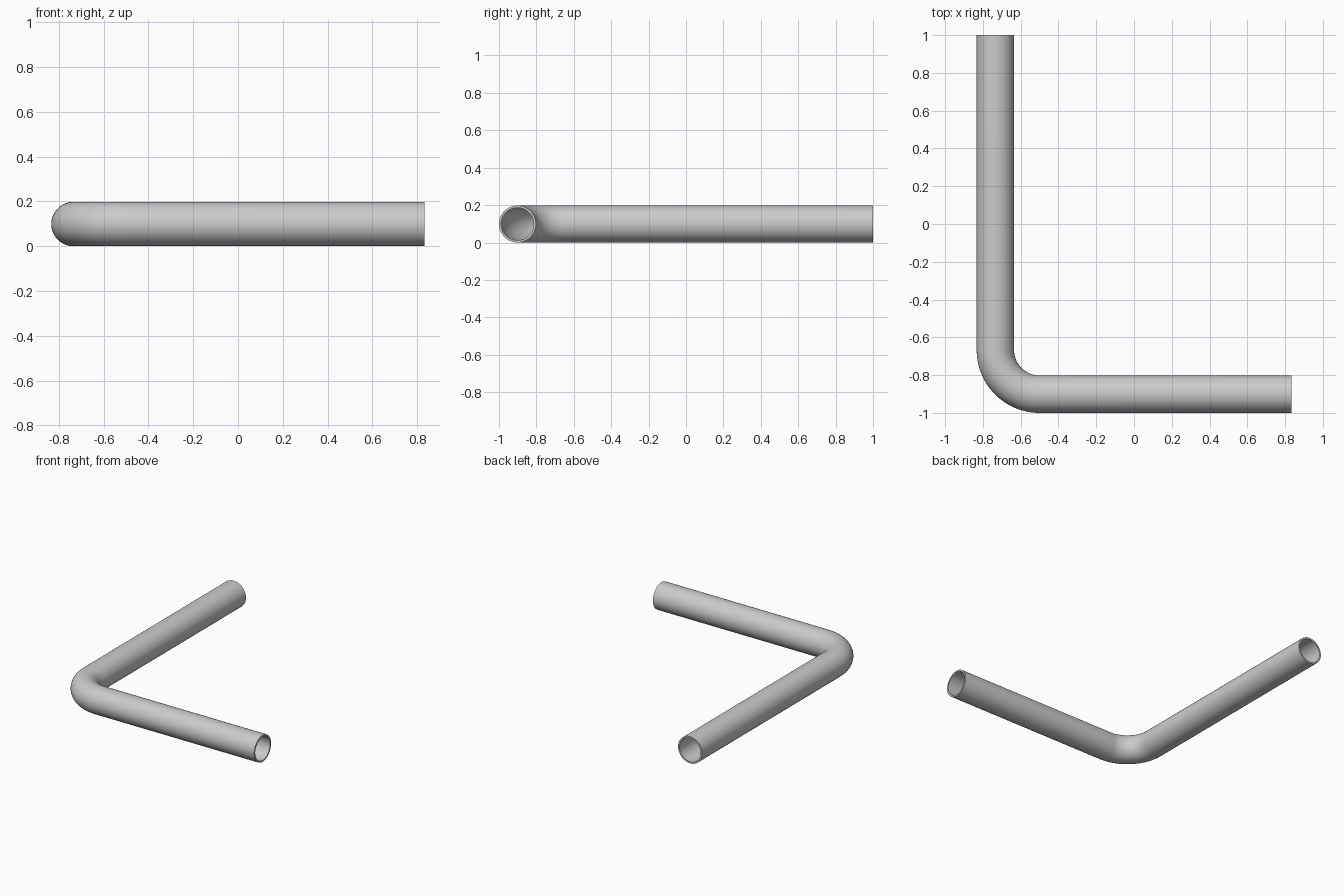
import bpy
import bmesh
from math import sin, cos, pi
from mathutils import Vector

cube = bpy.data.objects.get("Cube")
if cube:
    bpy.data.objects.remove(cube, do_unlink=True)

OUTER, INNER = 0.099, 0.087
END_X, END_Y = 0.833, 1.0
BEND = 0.234
SIDES, BEND_STEPS = 64, 24

# Centre line: straight leg, quarter bend, straight leg
corner = Vector((-END_X + OUTER + BEND, -END_Y + OUTER + BEND, OUTER))
stations = [(Vector((corner.x - BEND, END_Y, OUTER)), pi)]
for i in range(BEND_STEPS + 1):
    a = pi + i / BEND_STEPS * pi / 2
    stations.append((corner + BEND * Vector((cos(a), sin(a), 0)), a))
stations.append((Vector((END_X, corner.y - BEND, OUTER)), 1.5 * pi))

bm = bmesh.new()


def ring(centre, angle, radius):
    """Circle across the centre line, spanned by the bend's radial axis and z."""
    radial = Vector((cos(angle), sin(angle), 0))
    up = Vector((0, 0, 1))
    return [bm.verts.new(centre + radius * (radial * cos(t) + up * sin(t)))
            for t in (2 * pi * k / SIDES for k in range(SIDES))]


def bridge(a, b):
    for k in range(SIDES):
        n = (k + 1) % SIDES
        bm.faces.new((a[k], a[n], b[n], b[k]))


# Outer wall, inner bore and the two annular end faces
outer = [ring(c, a, OUTER) for c, a in stations]
inner = [ring(c, a, INNER) for c, a in stations]
for wall in (outer, inner):
    for a, b in zip(wall, wall[1:]):
        bridge(a, b)
for end in (0, -1):
    bridge(outer[end], inner[end])
bmesh.ops.recalc_face_normals(bm, faces=bm.faces)

mesh = bpy.data.meshes.new("bent_pipe")
bm.to_mesh(mesh)
bm.free()
pipe = bpy.data.objects.new("bent_pipe", mesh)
bpy.context.collection.objects.link(pipe)

# Smooth walls with crisp rims
bpy.ops.object.select_all(action='DESELECT')
pipe.select_set(True)
bpy.context.view_layer.objects.active = pipe
bpy.ops.object.shade_smooth_by_angle(angle=pi / 6)
